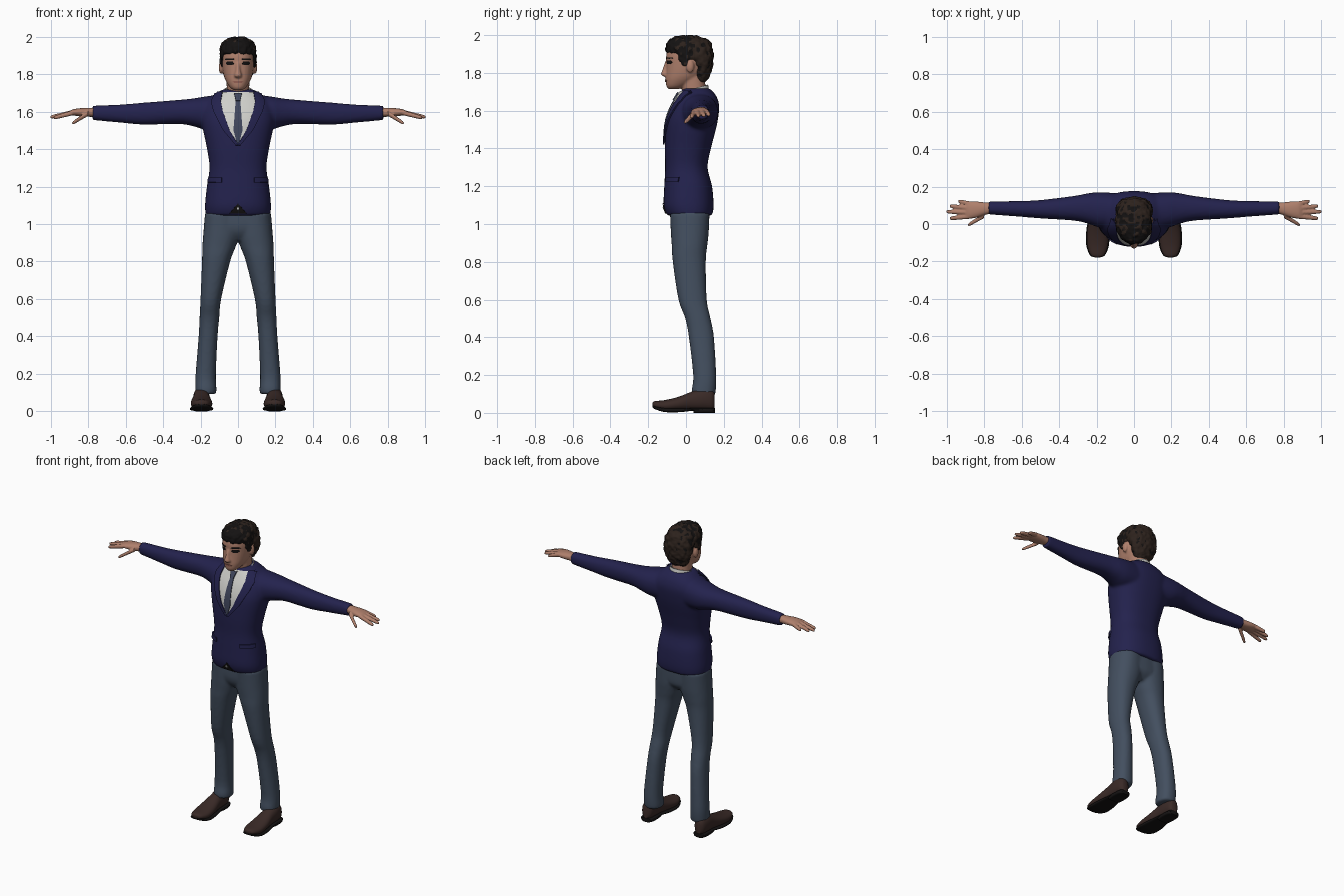
import bpy, bmesh, math
from mathutils import Vector, Matrix, noise
from mathutils.bvhtree import BVHTree

if "Cube" in bpy.data.objects:
    bpy.data.objects.remove(bpy.data.objects["Cube"])


def material(name, r, g, b):
    m = bpy.data.materials.new(name)
    m.use_nodes = True
    m.diffuse_color = (r, g, b, 1)
    bsdf = m.node_tree.nodes["Principled BSDF"]
    bsdf.inputs["Base Color"].default_value = (r, g, b, 1)
    bsdf.inputs["Roughness"].default_value = 0.8
    return m


NAVY = material("navy cloth", .017, .016, .075)
SLATE = material("slate trousers", .056, .078, .115)
TIE = material("slate tie", .05, .06, .105)
WHITE = material("white shirt", .62, .62, .59)
SKIN = material("skin", .43, .215, .15)
LIP = material("lips", .3, .12, .09)
BLACK = material("black", .007, .006, .006)
BROWN = material("dark brown hair", .026, .016, .012)
LEATHER = material("brown leather", .042, .023, .02)

# For each axis: (along, across, up) coordinate indices
AXES = {"X": (0, 1, 2), "Y": (1, 0, 2), "Z": (2, 0, 1)}


def tube(bm, axis, rings, side=1, power=.9, sides=28, steps=4):
    """Closed smooth loft; each ring is (position, a0, a1, b0, b1)."""
    n = len(rings)
    dense = []
    for i in range(n - 1):
        p = [Vector(rings[max(0, min(n - 1, i + k))]) for k in (-1, 0, 1, 2)]
        for s in range(steps):
            t = s / steps
            dense.append(.5 * (2 * p[1] + (p[2] - p[0]) * t
                         + (2 * p[0] - 5 * p[1] + 4 * p[2] - p[3]) * t * t
                         + (3 * p[1] - p[0] - 3 * p[2] + p[3]) * t ** 3))
    dense.append(Vector(rings[-1]))
    i0, i1, i2 = AXES[axis]
    loops = []
    for pos, a0, a1, b0, b1 in dense:
        loop = []
        for k in range(sides):
            c, s = math.cos(math.tau * k / sides), math.sin(math.tau * k / sides)
            co = Vector()
            co[i0] = pos
            co[i1] = (a0 + a1) / 2 + (a1 - a0) / 2 * math.copysign(abs(c) ** power, c)
            co[i2] = (b0 + b1) / 2 + (b1 - b0) / 2 * math.copysign(abs(s) ** power, s)
            co.x *= side
            loop.append(bm.verts.new(co))
        loops.append(loop)
    for a, b in zip(loops, loops[1:]):
        for k in range(sides):
            j = (k + 1) % sides
            bm.faces.new((a[k], a[j], b[j], b[k]))
    bm.faces.new(loops[0])
    bm.faces.new(loops[-1])


def finish(name, bm, mats, voxel=0, relax=4, thick=0):
    """Turn a bmesh into a smooth object, optionally fusing its pieces."""
    if not thick:
        bmesh.ops.recalc_face_normals(bm, faces=bm.faces)
    me = bpy.data.meshes.new(name)
    bm.to_mesh(me)
    bm.free()
    ob = bpy.data.objects.new(name, me)
    bpy.context.collection.objects.link(ob)
    if voxel:
        r = ob.modifiers.new("fuse", "REMESH")
        r.mode, r.voxel_size = "VOXEL", voxel
        s = ob.modifiers.new("relax", "SMOOTH")
        s.factor, s.iterations = .5, relax
    if thick:
        s = ob.modifiers.new("thickness", "SOLIDIFY")
        s.thickness, s.offset = thick, 0
    if voxel or thick:
        ev = ob.evaluated_get(bpy.context.evaluated_depsgraph_get())
        ob.data = bpy.data.meshes.new_from_object(ev)
        ob.modifiers.clear()
    ob.data.materials.clear()
    for m in mats:
        ob.data.materials.append(m)
    for ob_sel in bpy.context.selected_objects:
        ob_sel.select_set(False)
    ob.select_set(True)
    bpy.context.view_layer.objects.active = ob
    bpy.ops.object.shade_smooth_by_angle(angle=math.radians(50))
    return ob


def surface(ob):
    me = ob.data
    return BVHTree.FromPolygons([v.co for v in me.vertices],
                                [p.vertices for p in me.polygons])


def patch(name, rows, mat, bvh, lift=.003, thick=.005, side=1, cols=8, sub=6):
    """Thin plate laid on the front; rows are (z, left x, right x), top down."""
    bm = bmesh.new()
    grid = []
    for i in range((len(rows) - 1) * sub + 1):
        k = min(i // sub, len(rows) - 2)
        z, a, b = Vector(rows[k]).lerp(Vector(rows[k + 1]), i / sub - k)
        a, b = sorted((a * side, b * side))
        line = []
        for c in range(cols + 1):
            x = a + (b - a) * c / cols
            hit, nor, _, _ = bvh.ray_cast(Vector((x, -1, z)), Vector((0, 1, 0)))
            if hit is None:
                hit, nor, _, _ = bvh.find_nearest(Vector((x, 0, z)))
            line.append(bm.verts.new(hit + nor * lift))
        grid.append(line)
    for r, s in zip(grid, grid[1:]):
        for c in range(cols):
            bm.faces.new((r[c], s[c], s[c + 1], r[c + 1]))
    bmesh.ops.remove_doubles(bm, verts=bm.verts, dist=.0004)
    return finish(name, bm, [mat], thick=thick)


# Jacket: torso and sleeves fused
bm = bmesh.new()
tube(bm, "Z", [(z, -w, w, f, b) for z, w, f, b in (
    (1.045, .172, -.1, .14), (1.1, .176, -.118, .146), (1.2, .166, -.115, .138),
    (1.3, .152, -.11, .114), (1.4, .165, -.112, .132), (1.5, .186, -.108, .158),
    (1.56, .195, -.098, .17), (1.62, .19, -.075, .176), (1.66, .165, -.052, .168),
    (1.69, .125, -.034, .152), (1.718, .085, -.015, .125))], power=.85, sides=48)
for side in (1, -1):
    tube(bm, "X", [(.1, -.02, .165, 1.5, 1.69), (.18, -.02, .17, 1.505, 1.68),
                   (.24, 0, .165, 1.522, 1.67), (.32, .018, .15, 1.534, 1.662),
                   (.5, .03, .128, 1.53, 1.648), (.62, .04, .123, 1.54, 1.638),
                   (.76, .05, .121, 1.553, 1.632), (.776, .052, .12, 1.555, 1.63)], side)
jacket = finish("jacket", bm, [NAVY], voxel=.009, relax=6)
chest = surface(jacket)

# Shirt front, tie, lapels, pocket flaps, belt
patch("shirt_front", [(1.7, -.08, .08), (1.65, -.092, .092), (1.55, -.068, .068),
                      (1.5, -.045, .045), (1.43, 0, 0)], WHITE, chest, cols=16)
patch("tie", [(1.655, -.012, .012), (1.5, -.024, .024), (1.432, -.006, .006)],
      TIE, chest, lift=.008)
patch("tie_knot", [(1.69, -.02, .02), (1.65, -.012, .012)], TIE, chest, lift=.011, thick=.008)
patch("belt", [(1.11, 0, 0), (1.058, -.045, .045)], BLACK, chest)
patch("belt_buckle", [(1.09, -.006, .006), (1.08, -.006, .006)], WHITE, chest, lift=.006)
for side, label in ((1, "left"), (-1, "right")):
    patch(label + "_lapel", [(1.7, .08, .115), (1.65, .09, .14), (1.6, .08, .128),
                             (1.5, .044, .078), (1.42, -.002, .012)],
          NAVY, chest, lift=.006, thick=.008, side=side)
    patch(label + "_pocket_flap", [(1.247, .085, .152), (1.222, .085, .154)],
          NAVY, chest, lift=.005, thick=.009, side=side)

# Trousers: hips and legs fused
bm = bmesh.new()
tube(bm, "Z", [(1.1, -.16, .16, -.08, .12), (1.0, -.178, .178, -.082, .122),
               (.95, -.16, .16, -.07, .115), (.91, -.1, .1, -.04, .08)])
for side in (1, -1):
    tube(bm, "Z", [(1.06, -.01, .176, -.085, .125), (.95, -.008, .185, -.08, .12),
                   (.88, .012, .19, -.075, .112), (.8, .042, .192, -.07, .105),
                   (.6, .09, .2, -.04, .11), (.5, .1, .205, -.004, .13),
                   (.4, .109, .21, .015, .148), (.2, .118, .226, .038, .16),
                   (.12, .115, .228, .03, .158), (.092, .117, .226, .034, .152)], side)
finish("trousers", bm, [SLATE], voxel=.009, relax=4)

# Shoes and soles
for side, label in ((1, "left"), (-1, "right")):
    bm = bmesh.new()
    tube(bm, "Y", [(-.178, .185, .205, .036, .054), (-.165, .158, .232, .024, .062),
                   (-.11, .138, .25, .01, .068), (-.04, .14, .25, .012, .085),
                   (.03, .15, .24, .014, .112), (.09, .152, .238, .014, .13),
                   (.135, .16, .23, .014, .122), (.152, .175, .215, .022, .1)], side)
    finish(label + "_shoe", bm, [LEATHER])
    bm = bmesh.new()
    tube(bm, "Y", [(-.178, .18, .21, .032, .04), (-.165, .154, .236, .02, .036),
                   (-.11, .133, .255, .004, .026), (-.03, .136, .254, .004, .024),
                   (.05, .15, .24, .012, .026), (.14, .155, .235, .01, .026),
                   (.154, .175, .215, .012, .026)], side, power=.6)
    tube(bm, "Y", [(.04, .155, .235, 0, .024), (.09, .15, .24, 0, .024),
                   (.14, .156, .234, 0, .024), (.154, .175, .215, 0, .024)], side, power=.5)
    finish(label + "_sole", bm, [BLACK])

# Hands: palm, fingers and thumb fused
FINGERS = [((.87, .106, 1.596), (.938, .122, 1.577)), ((.88, .085, 1.596), (.984, .096, 1.573)),
           ((.88, .062, 1.595), (1.002, .066, 1.57)), ((.88, .041, 1.594), (.984, .03, 1.566)),
           ((.80, .045, 1.59), (.886, -.006, 1.536))]
for side, label in ((1, "left"), (-1, "right")):
    bm = bmesh.new()
    tube(bm, "X", [(.74, .06, .112, 1.572, 1.622), (.79, .05, .115, 1.572, 1.62),
                   (.84, .034, .12, 1.574, 1.618), (.88, .029, .118, 1.58, 1.612),
                   (.9, .036, .105, 1.588, 1.602)], side)
    for base, tip in FINGERS:
        rings = []
        for t, r in ((0, .014), (.4, .0125), (.85, .0105), (1, .006)):
            p = Vector(base).lerp(Vector(tip), t)
            rings.append((p.x, p.y - r, p.y + r, p.z - r, p.z + r))
        tube(bm, "X", rings, side, sides=12)
    finish(label + "_hand", bm, [SKIN], voxel=.0045, relax=3)

# Head: skull, neck, nose and ears fused
bm = bmesh.new()
tube(bm, "Z", [(z, -w, w, f, b) for z, w, f, b in (
    (1.714, .022, -.092, -.04), (1.73, .044, -.104, .0), (1.765, .066, -.108, .06),
    (1.8, .078, -.106, .1), (1.85, .086, -.104, .125), (1.9, .087, -.104, .13),
    (1.95, .075, -.085, .12), (1.98, .04, -.04, .08))])
tube(bm, "Z", [(1.62, -.065, .065, -.01, .11), (1.7, -.06, .06, -.02, .104),
               (1.8, -.062, .062, -.03, .1)])
tube(bm, "Z", [(1.78, -.012, .012, -.116, -.08), (1.791, -.021, .021, -.133, -.08),
               (1.82, -.014, .014, -.124, -.08), (1.862, -.01, .01, -.11, -.08)], sides=12)
for side in (1, -1):
    bmesh.ops.create_uvsphere(bm, u_segments=16, v_segments=10, radius=1,
                              matrix=Matrix.Translation((side * .09, .022, 1.835))
                              @ Matrix.Diagonal((.013, .021, .034, 1)))
head = finish("head", bm, [SKIN], voxel=.006, relax=3)
face = surface(head)

# Eyes, brows and mouth
for side, label in ((1, "left"), (-1, "right")):
    patch(label + "_eye", [(1.866, .03, .056), (1.857, .02, .064), (1.848, .03, .056)],
          BLACK, face, lift=.001, thick=.003, side=side)
    patch(label + "_brow", [(1.882, .022, .064), (1.875, .018, .068)],
          BLACK, face, lift=.002, thick=.004, side=side)
patch("mouth", [(1.764, -.018, .018), (1.759, -.028, .028), (1.752, -.016, .016)],
      LIP, face, lift=.001, thick=.004)

# Hair: crown, back and sideburns fused, then made wavy
bm = bmesh.new()
tube(bm, "Z", [(z, -w, w, f, b) for z, w, f, b in (
    (1.905, .09, -.102, .138), (1.925, .096, -.108, .142), (1.955, .09, -.103, .134),
    (1.98, .072, -.08, .108), (1.997, .035, -.035, .06))])
tube(bm, "Z", [(1.752, -.05, .05, .06, .1), (1.78, -.07, .07, .045, .122),
               (1.83, -.09, .09, .04, .14), (1.89, -.098, .098, .0, .145),
               (1.94, -.09, .09, -.02, .138)])
for side in (1, -1):
    tube(bm, "Z", [(1.835, .08, .09, -.02, .005), (1.87, .078, .096, -.04, .03),
                   (1.93, .06, .096, -.06, .06)], side, sides=16)
hair = finish("hair", bm, [BLACK, BROWN], voxel=.0065, relax=2)
moves = [v.normal * (.007 * noise.noise(v.co * 38) + .003 * noise.noise(v.co * 80))
         for v in hair.data.vertices]
for v, move in zip(hair.data.vertices, moves):
    v.co += move
for p in hair.data.polygons:
    tone = noise.noise(p.center * 38) + p.center.y * 4
    p.material_index = 1 if tone > .1 else 0

# Shirt collar: band open at the throat, higher at the nape
bm = bmesh.new()
steps, lines = 36, ([], [], [])
for i in range(steps + 1):
    a = -math.pi / 2 + .22 + (math.tau - .44) * i / steps
    back = (1 + math.sin(a)) / 2
    for line, drop, grow in zip(lines, (0, .025, .058), (1, 1.06, 1.2)):
        line.append(bm.verts.new((.071 * grow * math.cos(a), .038 + .076 * grow * math.sin(a),
                                  1.695 + .042 * back - drop)))
for top, low in zip(lines, lines[1:]):
    for i in range(steps):
        bm.faces.new((top[i], low[i], low[i + 1], top[i + 1]))
finish("shirt_collar", bm, [WHITE], thick=.006)
